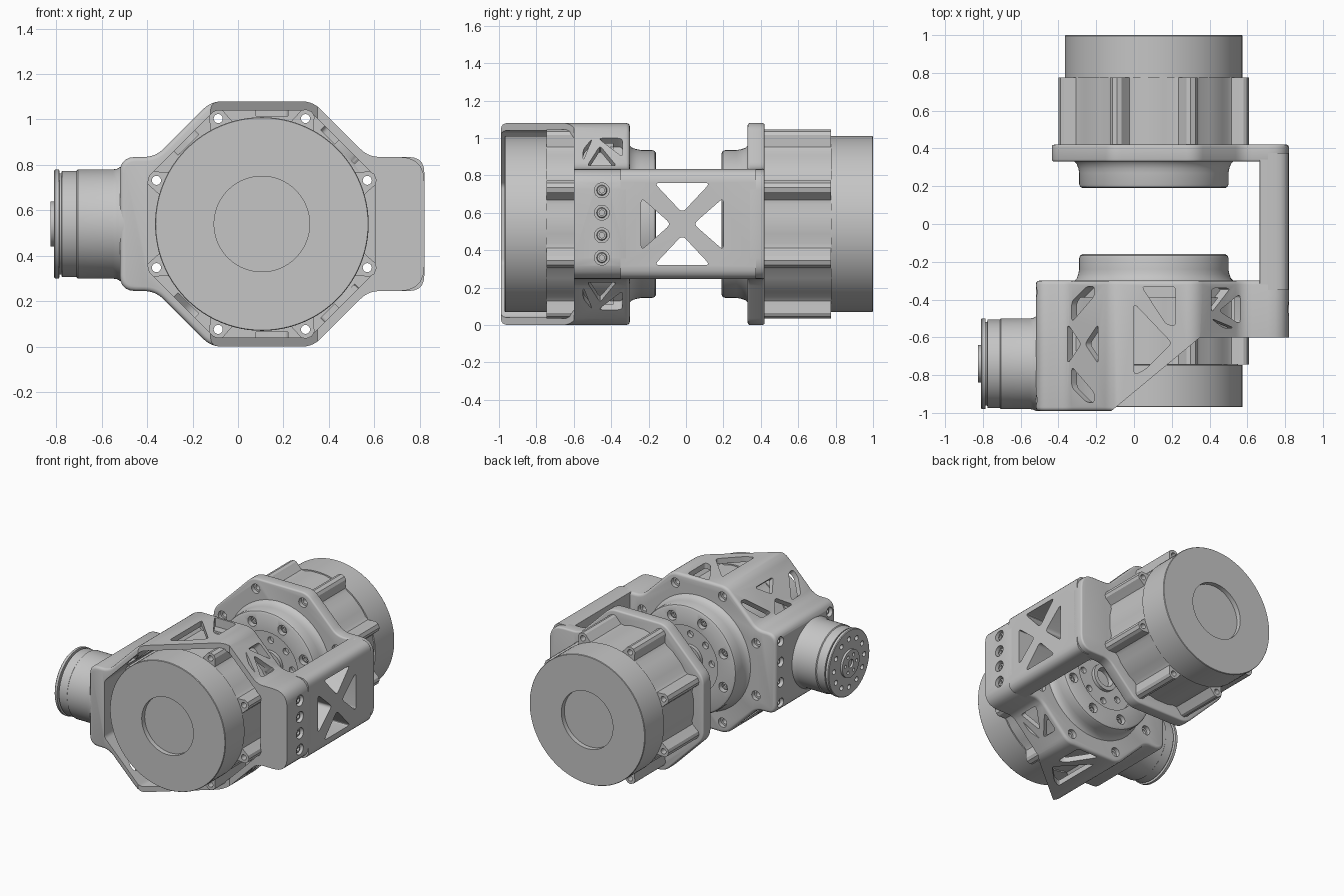
import bpy, bmesh, math
from mathutils import Vector, Matrix

old = bpy.data.objects.get("Cube")
if old:
    bpy.data.objects.remove(old)
CX, CZ, APO = 0.105, 0.54, 0.54        # motor axis and octagon apothem
HALF = APO * math.tan(math.pi / 8)     # half an octagon side
ARM_Z = 0.295                          # half height of arm and side boss
LUG = math.pi / 8                      # angle of the first lug
GREY = (0.56, 0.56, 0.56, 1)
metal = bpy.data.materials.new("grey_metal")
metal.use_nodes = True
metal.diffuse_color = GREY
metal.node_tree.nodes["Principled BSDF"].inputs["Base Color"].default_value = GREY
parts = []

def frame(origin, u, v):
    u, v = Vector(u), Vector(v)
    m = Matrix((u, v, u.cross(v))).transposed().to_4x4()
    m.translation = Vector(origin)
    return m

# Working frames: u, v on the face, w pointing out of it
FRONT = frame((CX, 0, CZ), (1, 0, 0), (0, 0, 1))
BACK = frame((CX, 0, CZ), (-1, 0, 0), (0, 0, 1))
ARM = frame((0.82, 0, CZ), (0, 1, 0), (0, 0, 1))
BOSS = frame((-0.52, -0.74, CZ), (0, -1, 0), (0, 0, 1))
PLAN = frame((0, 0, 0), (1, 0, 0), (0, 1, 0))

def ring(count, r, start=0.0, x=0.0, y=0.0):
    angles = [start + 2 * math.pi * i / count for i in range(count)]
    return [(x + r * math.cos(a), y + r * math.sin(a)) for a in angles]

def rounded(pts, trim, n=5):
    """Round polygon corners; a point may carry its own trim length."""
    out = []
    for i, p in enumerate(pts):
        a, b, c = (Vector(q[:2]) for q in (pts[i - 1], p, pts[(i + 1) % len(pts)]))
        d = p[2] if len(p) > 2 else trim
        d = min(d, 0.45 * (a - b).length, 0.45 * (c - b).length)
        s, e = b + (a - b).normalized() * d, b + (c - b).normalized() * d
        for t in [k / n for k in range(n + 1)]:
            out.append(tuple(s * (1 - t) ** 2 + b * 2 * t * (1 - t) + e * t * t))
    return out

def skin(bm, rows):
    n = len(rows[0])
    for a, b in zip(rows, rows[1:]):
        for i in range(n):
            j = (i + 1) % n
            bm.faces.new((a[i], a[j], b[j], b[i]))
    bm.faces.new(rows[0])
    bm.faces.new(rows[-1])

def prism(bm, m, pts, w0, w1):
    skin(bm, [[bm.verts.new(m @ Vector((x, y, w))) for x, y in pts] for w in (w0, w1)])

def lathe(bm, m, profile, n=64):
    """Turn (radius, w) points about w; the profile starts and ends in flat caps."""
    skin(bm, [[bm.verts.new(m @ Vector((x, y, w))) for x, y in ring(n, r)] for r, w in profile])

def make(name, bm, part=True):
    bmesh.ops.recalc_face_normals(bm, faces=bm.faces)
    me = bpy.data.meshes.new(name)
    bm.to_mesh(me)
    bm.free()
    ob = bpy.data.objects.new(name, me)
    bpy.context.collection.objects.link(ob)
    ob.hide_render = not part
    if part:
        parts.append(ob)
    return ob

def evaluated(ob):
    bpy.context.view_layer.update()
    graph = bpy.context.evaluated_depsgraph_get()
    return bpy.data.meshes.new_from_object(ob.evaluated_get(graph))

def volume(me):
    bm = bmesh.new()
    bm.from_mesh(me)
    size = bm.calc_volume()
    bm.free()
    return size

def cut(ob, bm):
    """Subtract a cutter at once, keeping only a result that is plausible."""
    cutter = make(ob.name + "_cutter", bm, False)
    mod = ob.modifiers.new("cut", 'BOOLEAN')
    mod.operation, mod.object = 'DIFFERENCE', cutter
    for solver in ('EXACT', 'MANIFOLD', 'FLOAT'):
        mod.solver = solver
        me = evaluated(ob)
        if 0.1 < volume(me) / volume(ob.data) < 0.99999:
            ob.data = me
            break
    ob.modifiers.clear()
    bpy.data.objects.remove(cutter)

def soften(ob, width):
    mod = ob.modifiers.new("soften", 'BEVEL')
    mod.width, mod.segments, mod.angle_limit = width, 3, math.radians(42)
    mod.use_clamp_overlap = False
    ob.data = evaluated(ob)
    ob.modifiers.clear()

def screws(name, m, spots, r, w):
    bm = bmesh.new()
    for x, y in spots:
        at = m @ Matrix.Translation((x, y, w))
        lathe(bm, at, [(r, -0.05), (r, -0.004), (r * 0.85, 0), (r * 0.5, 0), (r * 0.5, -0.015)], 18)
    make(name, bm)

def bore(ob, m, spots, r, w0, w1):
    bm = bmesh.new()
    for x, y in spots:
        prism(bm, m, ring(18, r, 0, x, y), w0, w1)
    cut(ob, bm)

def outline_prism(half, w0, w1):
    full = half + [(p[0], -p[1], *p[2:]) for p in reversed(half)]
    bm = bmesh.new()
    prism(bm, FRONT, [(x - CX, z) for x, z in rounded(full, .05)], w0, w1)
    return bm

# Motors (fluted lug section, round cap) and output hubs (filleted collar, stepped centre)
lug_spots, hub_spots = ring(8, 0.502, LUG), ring(8, 0.32, LUG)
steps = [(-16, .464), (-9.5, .46), (-6.5, .47), (-4.8, .5), (-3.5, .528), (-1.5, .541)]
steps += [(-a, r) for a, r in reversed(steps)]
flute = [ring(8, r, LUG + math.radians(a))[i] for i in range(8) for a, r in steps]
for side, m, base, back, top in (("front", FRONT, .39, BACK, -.3), ("back", BACK, .42, FRONT, -.33)):
    bm = bmesh.new()
    prism(bm, m, flute, base - 0.01, base + 0.355)
    bore(make(side + "_motor", bm), m, lug_spots, 0.02, base - 0.1, base + 0.4)
    bm = bmesh.new()
    lathe(bm, m, [(.44, base + .34), (.44, base + .355), (.47, base + .356), (.47, base + .576),
                  (.467, base + .58), (.21, base + .58), (.21, base + .545)], 96)
    make(side + "_motor_cap", bm)
    bm = bmesh.new()
    lathe(bm, back, [(.42, top - .02), (.42, top), (.408, top + .012), (.4, top + .035),
                     (.395, top + .06), (.395, top + .12), (.39, top + .133), (.378, top + .14),
                     (.25, top + .14), (.25, top + .1), (.1, top + .1), (.1, top + .125),
                     (.07, top + .125), (.07, top + .07)], 80)
    hub = make(side + "_hub", bm)
    bore(hub, back, hub_spots, 0.036, top + 0.09, top + 0.2)
    bore(hub, back, ring(8, 0.175), 0.024, top + 0.07, top + 0.12)
    screws(side + "_hub_screws", back, hub_spots, 0.026, top + 0.12)

# Front housing: octagon shell with side boss, cut back obliquely on one side
outline = [(-.52, ARM_Z, .08), (CX - APO - HALF + ARM_Z, ARM_Z), (CX - HALF, APO),
           (CX + HALF, APO), (CX + APO + HALF - ARM_Z, ARM_Z), (.82, ARM_Z, .12)]
housing = make("front_housing", outline_prism(outline, 0.3, 0.99))
soften(housing, 0.02)
bm = bmesh.new()
prism(bm, PLAN, [(-.373, -1.2), (.35, -.6), (1, -.6), (1, -1.2)], -0.2, 1.3)
cut(housing, bm)
bm = bmesh.new()
prism(bm, FRONT, rounded(ring(8, 0.5 / math.cos(LUG), LUG), .02), 0.39, 1.1)
cut(housing, bm)

# Truss windows in the octagon sides, given in plan and projected to each face
left_side = [[(-.33, -.52), (-.33, -.41), (-.25, -.33), (-.21, -.33), (-.21, -.38)],
             [(-.35, -.53), (-.35, -.74), (-.28, -.635)],
             [(-.19, -.53), (-.19, -.74), (-.26, -.635)]]
left_side.append([(x, -1.275 - y) for x, y in left_side[0]])
top_side = [[(0, -.42), (0, -.80), (.06, -.77), (.2, -.63)],
            [(.04, -.33), (.22, -.33), (.22, -.54), (.17, -.53)]]
right_side = [[(.41, -.34), (.51, -.34), (.41, -.47)], [(.56, -.37), (.56, -.53), (.45, -.46)],
              [(.41, -.5), (.53, -.55), (.47, -.55)]]
for angle, shapes in ((135, left_side), (90, top_side), (45, right_side)):
    for t in (math.radians(angle), -math.radians(angle)):
        n = Vector((math.cos(t), 0, math.sin(t)))
        m = frame(Vector((CX, 0, CZ)) + n * APO, (0, 1, 0), (-n.z, 0, n.x))
        bm = bmesh.new()
        for s in shapes:
            pts = [(y, (CX + n.x * APO - x) / n.z) for x, y in s]
            prism(bm, m, rounded(pts, .025), -0.065, 0.05)
        cut(housing, bm)

# Screw bores in the housing
boss_spots = [(-.38, z) for z in (-.225, -.075, .075, .225)] + [(.19, -.225), (.19, .225)]
arm_spots = [(-.45, z) for z in (-.18, -.06, .06, .18)]
bore(housing, BOSS, boss_spots, 0.034, -0.04, 0.1)
bore(housing, ARM, arm_spots, 0.04, -0.04, 0.1)
screws("boss_screws", BOSS, boss_spots, 0.025, -0.02)
screws("arm_screws", ARM, arm_spots, 0.028, -0.015)

# Back plate
plate = make("back_plate", outline_prism([(CX - APO, HALF)] + outline[2:], -0.42, -0.33))
soften(plate, 0.012)
for ob, m, w in ((housing, BACK, -0.3), (plate, FRONT, -0.33)):
    bore(ob, m, lug_spots, 0.034, w - 0.03, w + 0.1)
    bore(ob, m, lug_spots, 0.02, w - 0.15, w + 0.1)

# Side arm joining both halves, with crossed braces around y = -0.02
arm = make("side_arm", outline_prism([(.665, ARM_Z, .004), (.82, ARM_Z, .12)], -0.375, 0.35))
bm = bmesh.new()
for s in (1, -1):
    prism(bm, ARM, rounded([(-.17, .22 * s), (.13, .22 * s), (-.02, .06 * s)], .03), -.3, .1)
    prism(bm, ARM, rounded([(.22 * s - .02, -.14), (.22 * s - .02, .14), (.06 * s - .02, 0)], .03), -.3, .1)
cut(arm, bm)

# Side connector: flared, grooved barrel with a drilled end face
bm = bmesh.new()
lathe(bm, BOSS, [(.25, -.05), (.25, 0), (.243, .012), (.24, .03), (.24, .185), (.234, .19),
                 (.234, .255), (.222, .257), (.222, .265), (.24, .267), (.24, .285), (.235, .29),
                 (.1, .29), (.1, .305), (.03, .305), (.03, .29)])
barrel = make("side_connector", bm)
bore(barrel, BOSS, ring(12, 0.175), 0.018, 0.25, 0.4)
bore(barrel, BOSS, ring(6, 0.065), 0.012, 0.28, 0.4)

# Assign the colour and smooth the shading
bpy.ops.object.select_all(action='DESELECT')
for ob in parts:
    ob.data.materials.clear()
    ob.data.materials.append(metal)
    ob.select_set(True)
bpy.context.view_layer.objects.active = parts[0]
bpy.ops.object.shade_smooth_by_angle(angle=math.radians(32))
